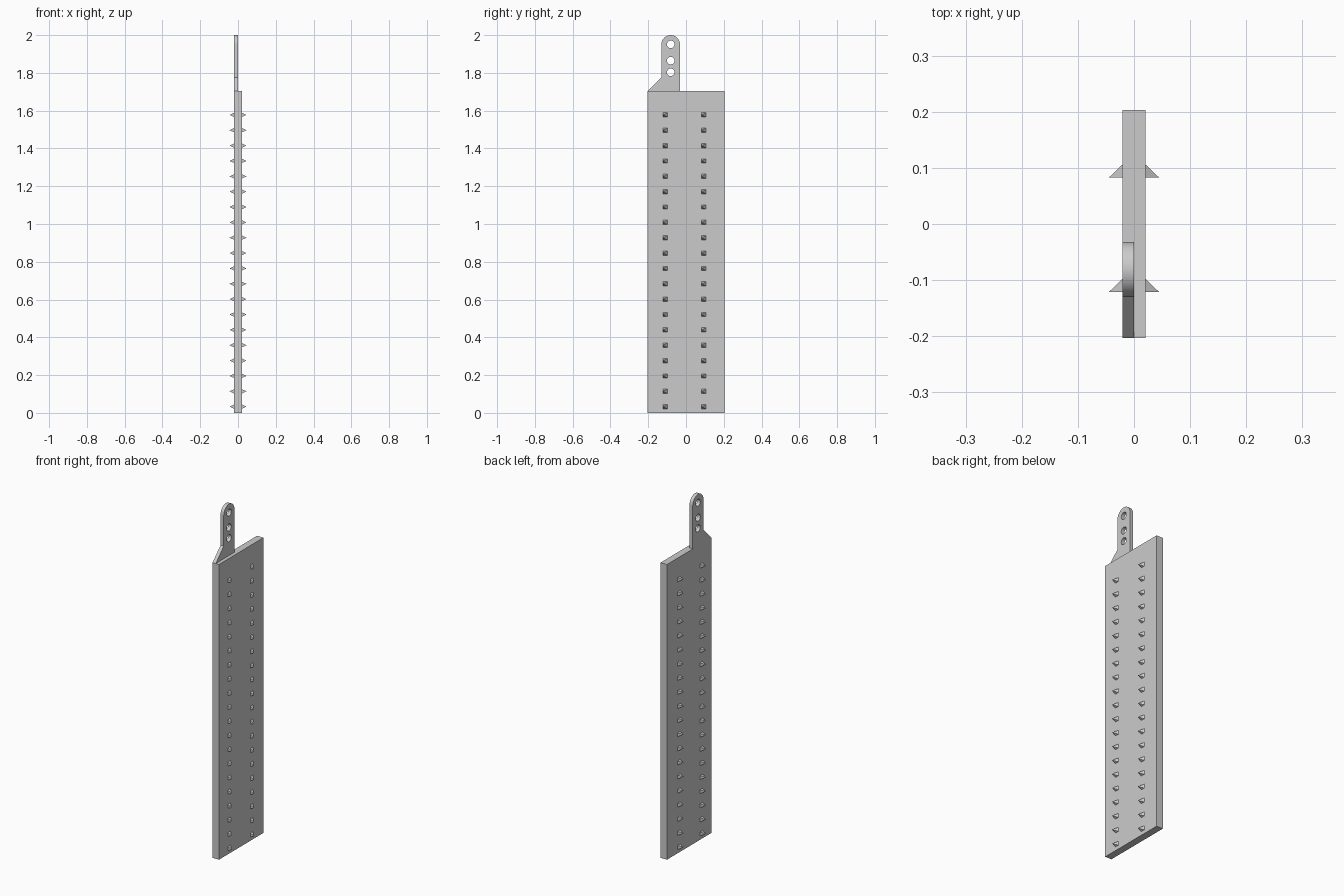
import bpy
import bmesh
from math import pi, sin, cos

cube = bpy.data.objects.get("Cube")
if cube:
    bpy.data.objects.remove(cube, do_unlink=True)

# Single light grey finish
GREY = (0.6, 0.6, 0.6, 1)
grey = bpy.data.materials.new("light grey")
grey.use_nodes = True
grey.diffuse_color = GREY
for node in grey.node_tree.nodes:
    if node.type == 'BSDF_PRINCIPLED':
        node.inputs["Base Color"].default_value = GREY

HALF_T, HALF_W, HEIGHT = 0.0205, 0.203, 1.703


def make_object(name, bm):
    bmesh.ops.recalc_face_normals(bm, faces=bm.faces)
    mesh = bpy.data.meshes.new(name)
    bm.to_mesh(mesh)
    bm.free()
    mesh.materials.append(grey)
    obj = bpy.data.objects.new(name, mesh)
    bpy.context.collection.objects.link(obj)
    return obj


def arc(y, z, r, start, end, steps):
    angles = [start + (end - start) * i / steps for i in range(steps + 1)]
    return [(y + r * cos(a), z + r * sin(a)) for a in angles]


# Main board
bm = bmesh.new()
bmesh.ops.create_cube(bm, size=1)
for v in bm.verts:
    v.co.x *= 2 * HALF_T
    v.co.y *= 2 * HALF_W
    v.co.z = (v.co.z + 0.5) * HEIGHT
make_object("board", bm)

# Hanging tab: rounded outline with three holes, half the board thick
TAB_Y, TAB_R, ARC_Z = -0.081, 0.049, 1.951
outline = [(-HALF_W, HEIGHT), (TAB_Y + TAB_R, HEIGHT)]
outline += arc(TAB_Y, ARC_Z, TAB_R, 0, pi, 24)
outline += [(TAB_Y - TAB_R, 1.776)]
loops = [outline]
for z in (1.951, 1.865, 1.803):
    loops.append(arc(TAB_Y, z, 0.02, 0, 2 * pi, 24)[:-1])

bm = bmesh.new()
edges = []
for loop in loops:
    verts = [bm.verts.new((-HALF_T, y, z)) for y, z in loop]
    edges += [bm.edges.new((verts[i - 1], verts[i])) for i in range(len(verts))]
bmesh.ops.triangle_fill(bm, edges=edges, use_beauty=True, normal=(1, 0, 0))
extruded = bmesh.ops.extrude_face_region(bm, geom=bm.faces[:], use_keep_orig=True)
moved = [g for g in extruded["geom"] if isinstance(g, bmesh.types.BMVert)]
bmesh.ops.translate(bm, verts=moved, vec=(HALF_T, 0, 0))
tab = make_object("hanging_tab", bm)
bpy.ops.object.select_all(action='DESELECT')
tab.select_set(True)
bpy.context.view_layer.objects.active = tab
bpy.ops.object.shade_smooth_by_angle(angle=pi / 6)

# Pointed teeth: two columns on each face, tips leaning to the front
ROWS, FIRST_Z, PITCH = 20, 0.033, 0.0813
SIZE, REACH = 0.023, 0.024
for side, label in ((1, "left"), (-1, "right")):
    bm = bmesh.new()
    for y in (-0.121, 0.083):
        for row in range(ROWS):
            z = FIRST_Z + row * PITCH
            base = [bm.verts.new((side * HALF_T, y + dy * SIZE, z + dz * SIZE))
                    for dy, dz in ((0, -0.5), (1, -0.5), (1, 0.5), (0, 0.5))]
            tip = bm.verts.new((side * (HALF_T + REACH), y, z))
            bm.faces.new(base)
            for i in range(4):
                bm.faces.new((base[i - 1], base[i], tip))
    make_object("teeth_" + label, bm)
